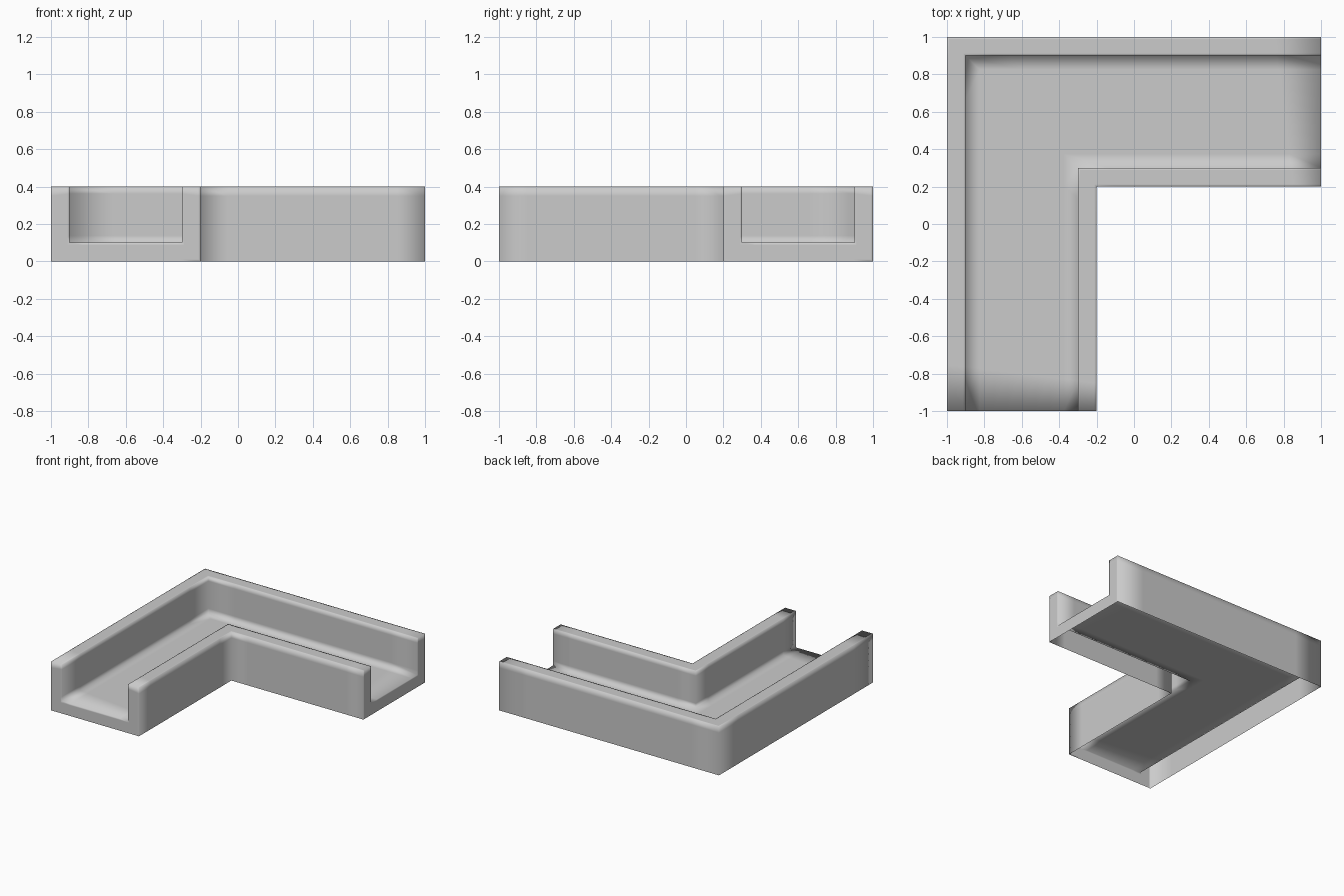
import bpy
import bmesh

if "Cube" in bpy.data.objects:
    bpy.data.objects.remove(bpy.data.objects["Cube"])

# U-shaped channel section: (distance from outer side, height)
PROFILE = [(0, 0), (0, .4), (.1, .4), (.1, .1), (.7, .1), (.7, .4), (.8, .4), (.8, 0)]
CAPS = [(0, 1, 2, 3), (0, 3, 4, 7), (4, 5, 6, 7)]

bm = bmesh.new()

# Sections at the front end, the mitred corner and the right end
stations = [
    lambda d, z: (-1 + d, -1, z),
    lambda d, z: (-1 + d, 1 - d, z),
    lambda d, z: (1, 1 - d, z),
]
rings = [[bm.verts.new(place(d, z)) for d, z in PROFILE] for place in stations]

# Walls and channel floor; the underside stays open
for a, b in zip(rings, rings[1:]):
    for i in range(len(PROFILE) - 1):
        bm.faces.new((a[i], a[i + 1], b[i + 1], b[i]))

# U-shaped end faces
for quad in CAPS:
    bm.faces.new([rings[0][i] for i in reversed(quad)])
    bm.faces.new([rings[-1][i] for i in quad])

for face in bm.faces:
    face.smooth = True

mesh = bpy.data.meshes.new("corner_channel")
bm.to_mesh(mesh)
bm.free()
channel = bpy.data.objects.new("corner_channel", mesh)
bpy.context.collection.objects.link(channel)

# Crisp shape with softly shaded borders
sub = channel.modifiers.new("fine_grid", 'SUBSURF')
sub.subdivision_type = 'SIMPLE'
sub.levels = sub.render_levels = 3
